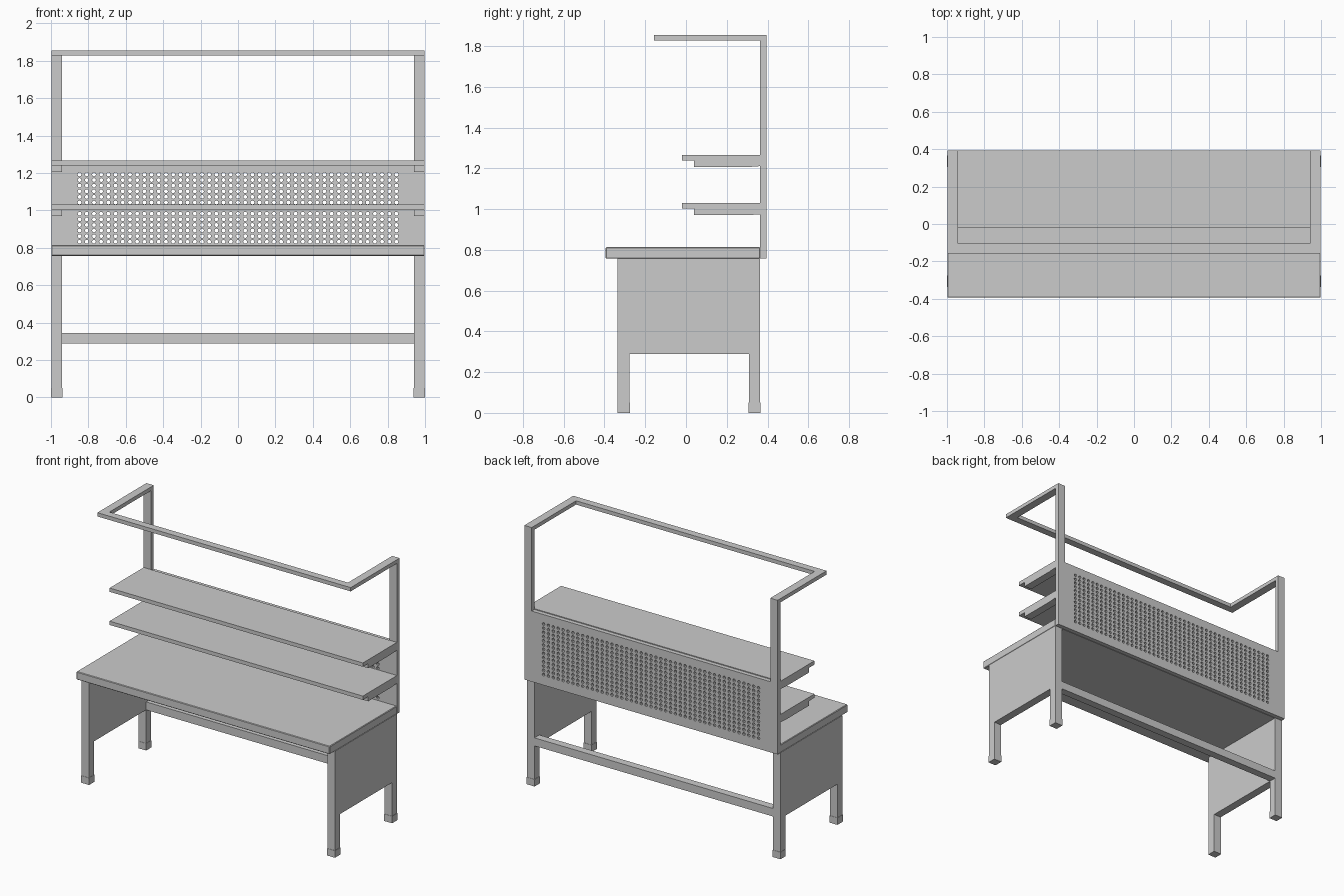
import bpy, bmesh
from math import cos, sin, pi

if "Cube" in bpy.data.objects:
    bpy.data.objects.remove(bpy.data.objects["Cube"])


def finish(name, bm):
    bmesh.ops.remove_doubles(bm, verts=bm.verts[:], dist=1e-5)
    me = bpy.data.meshes.new(name)
    bm.to_mesh(me)
    bm.free()
    ob = bpy.data.objects.new(name, me)
    bpy.context.collection.objects.link(ob)
    return ob


def prism(name, profile, x0, x1, mirror=False):
    """Extrude a (y, z) profile along x, optionally mirrored across x = 0."""
    bm = bmesh.new()
    f = bm.faces.new([bm.verts.new((x0, y, z)) for y, z in profile])
    r = bmesh.ops.extrude_face_region(bm, geom=[f])
    vs = [v for v in r['geom'] if isinstance(v, bmesh.types.BMVert)]
    bmesh.ops.translate(bm, verts=vs, vec=(x1 - x0, 0, 0))
    bmesh.ops.recalc_face_normals(bm, faces=bm.faces[:])
    ob = finish(name, bm)
    if mirror:
        m = ob.modifiers.new("mirror", 'MIRROR')
        m.use_mirror_merge = False
    return ob


def box(name, x, y, z, mirror=False):
    prof = [(y[0], z[0]), (y[1], z[0]), (y[1], z[1]), (y[0], z[1])]
    return prism(name, prof, x[0], x[1], mirror)


IN, OUT = 0.94, 0.998          # inner and outer faces of the side frames
YB0, YB1 = 0.364, 0.394        # back plane of posts and perforated panel

# Worktop with slightly eased edges
top = box("worktop", (-OUT, OUT), (-0.394, YB0), (0.757, 0.814))
bev = top.modifiers.new("eased_edges", 'BEVEL')
bev.width = 0.004
bev.segments = 1

# Side frames: two legs joined by a deep side panel
prism("side_frame", [(-0.335, 0.0), (-0.278, 0.0), (-0.278, 0.288), (0.308, 0.288),
                     (0.308, 0.0), (0.363, 0.0), (0.363, 0.757), (-0.335, 0.757)],
      IN, OUT, True)
for part, y0, y1 in (("front_foot", -0.335, -0.278), ("back_foot", 0.308, 0.363)):
    box(part, (IN - 0.002, 1.0), (y0 - 0.002, y1 + 0.002), (0.0, 0.05), True)

# Rear stretcher
box("rear_stretcher", (-IN, IN), (0.308, 0.363), (0.288, 0.345))

# Upper frame: posts, overhead arms and front rail
prism("post_and_arm", [(YB0, 1.26), (YB1, 1.26), (YB1, 1.855), (-0.157, 1.855),
                       (-0.157, 1.828), (YB0, 1.828)], IN, OUT, True)
box("overhead_front_rail", (-IN, IN), (-0.157, -0.105), (1.828, 1.855))

# Shelves with side brackets
for part, zt in (("upper", 1.266), ("lower", 1.03)):
    box(part + "_shelf", (-OUT, OUT), (-0.02, YB0), (zt - 0.027, zt))
    prism(part + "_shelf_bracket",
          [(0.04, zt - 0.06), (0.30, zt - 0.06), (YB0, zt - 0.055),
           (YB0, zt - 0.027), (0.04, zt - 0.027)], IN, OUT, True)

# Perforated back panel: one square cell with an octagonal hole, repeated
COLS, ROWS, PX, PZ, RAD = 45, 13, 0.0385, 0.030, 0.0105
CX, CZ = COLS * PX / 2, 1.012
ZL, ZH = CZ - ROWS * PZ / 2, CZ + ROWS * PZ / 2
rim = [(1, 0), (1, 1), (0, 1), (-1, 1), (-1, 0), (-1, -1), (0, -1), (1, -1)]
ym = (YB0 + YB1) / 2
bm = bmesh.new()
for i in range(COLS):
    for j in range(ROWS):
        x, z = -CX + (i + 0.5) * PX, ZL + (j + 0.5) * PZ
        outer = [bm.verts.new((x + a * PX / 2, ym, z + b * PZ / 2)) for a, b in rim]
        inner = [bm.verts.new((x + RAD * cos(k * pi / 4), ym, z + RAD * sin(k * pi / 4)))
                 for k in range(8)]
        for k in range(8):
            n = (k + 1) % 8
            bm.faces.new((outer[k], outer[n], inner[n], inner[k]))
panel = finish("perforated_panel", bm)
sol = panel.modifiers.new("thickness", 'SOLIDIFY')
sol.thickness = YB1 - YB0
sol.offset = 0

# Solid border around the perforations
box("panel_side_border", (CX, OUT), (YB0, YB1), (0.757, 1.26), True)
box("panel_bottom_border", (-CX, CX), (YB0, YB1), (0.757, ZL))
box("panel_top_border", (-CX, CX), (YB0, YB1), (ZH, 1.26))
